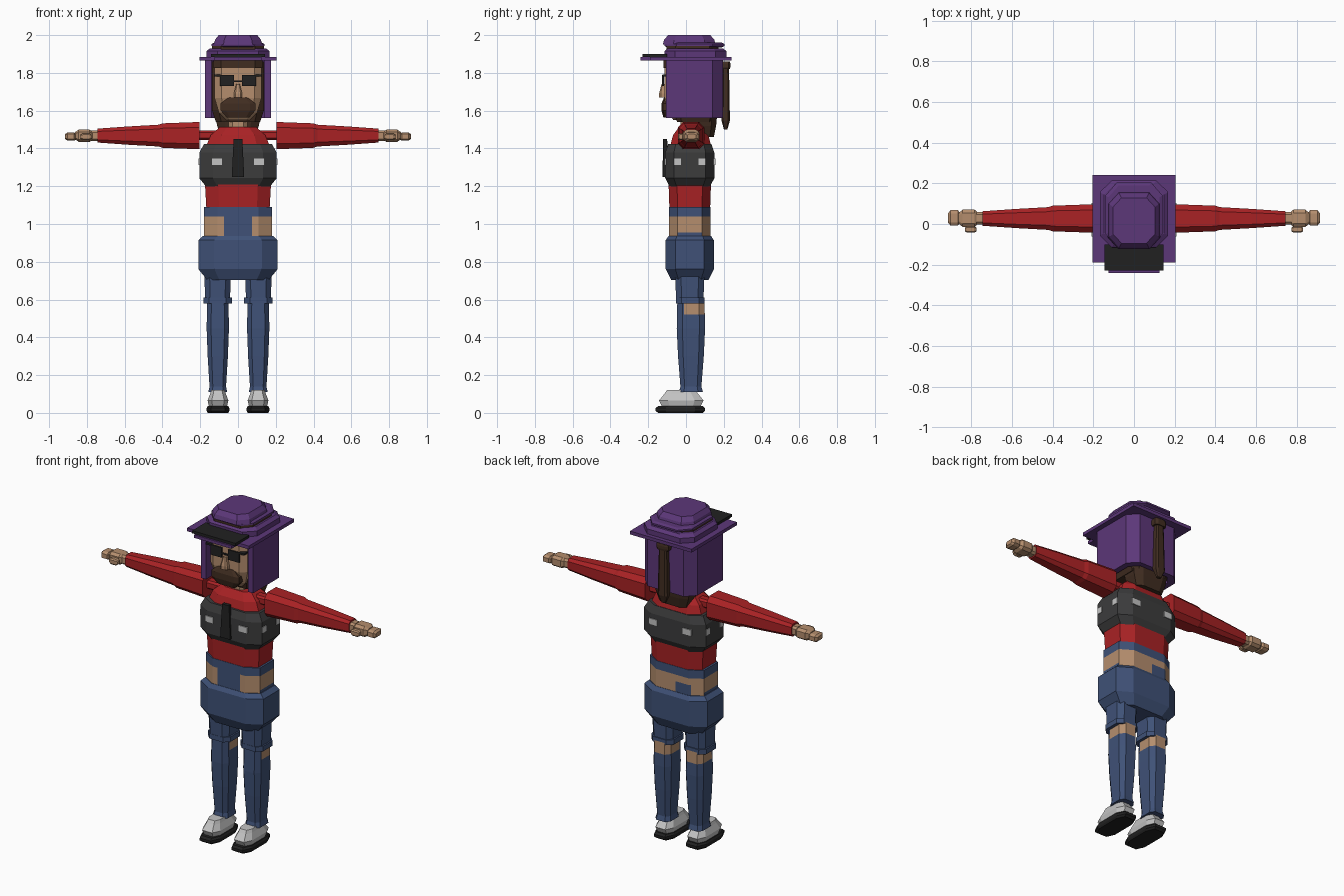
import bpy
import bmesh
from mathutils import Vector

if "Cube" in bpy.data.objects:
    bpy.data.objects.remove(bpy.data.objects["Cube"], do_unlink=True)


def material(name, red, green, blue):
    colour = (red, green, blue, 1)
    mat = bpy.data.materials.new(name)
    mat.use_nodes = True
    mat.diffuse_color = colour
    mat.node_tree.nodes["Principled BSDF"].inputs["Base Color"].default_value = colour
    return mat


PURPLE = material("purple", .107, .038, .19)
RED = material("red", .4, .016, .018)
DENIM = material("denim_blue", .05, .083, .185)
SKIN = material("skin", .46, .27, .155)
BROWN = material("hair_brown", .052, .026, .015)
GREY = material("vest_grey", .045, .045, .046)
BLACK = material("black", .015, .015, .015)
WHITE = material("light_grey", .55, .55, .55)

# Profiles: (fraction along the part, scale of its cross-section)
STRAIGHT = ((0, 1), (1, 1))
TAPER = ((0, 1), (1, .7))
ROUNDED = ((0, .9), (.3, 1), (.7, 1), (1, .9))
CUSHION = ((0, .6), (.2, 1), (.8, 1), (1, .6))
BARREL = ((0, .82), (.2, 1), (.8, 1), (1, .88))
DOME = ((0, 1), (.5, .95), (1, .8))
X, Y, Z = range(3)


def finish(name, bm, mats, pair=False, rule=None):
    """Make an object, or a left and right pair, with materials set by rule."""
    sides = {"left_": 1, "right_": -1} if pair else {"": 1}
    for prefix, sign in sides.items():
        copy = bm.copy()
        for vert in copy.verts:
            vert.co.x *= sign
        bmesh.ops.recalc_face_normals(copy, faces=copy.faces)
        if rule:
            for face in copy.faces:
                face.material_index = rule(*face.calc_center_median())
        mesh = bpy.data.meshes.new(prefix + name)
        copy.to_mesh(mesh)
        copy.free()
        for mat in mats:
            mesh.materials.append(mat)
        bpy.context.collection.objects.link(bpy.data.objects.new(prefix + name, mesh))
    bm.free()


def prism(name, *mats, at, size, shape=STRAIGHT, axis=Z, corner=.4, cuts=(), **options):
    """Stack chamfered rectangles along an axis, scaled by a profile."""
    bm = bmesh.new()
    flat = 1 - corner
    outline = [(1, -flat), (1, flat), (flat, 1), (-flat, 1),
               (-1, flat), (-1, -flat), (-flat, -1), (flat, -1)]
    across, along = [i for i in (X, Y, Z) if i != axis]
    loops = []
    for fraction, scale in shape:
        loop = []
        for u, v in outline:
            co = Vector(at)
            co[axis] += (fraction - .5) * size[axis]
            co[across] += u * scale * size[across] / 2
            co[along] += v * scale * size[along] / 2
            loop.append(bm.verts.new(co))
        loops.append(loop)
    for low, high in zip(loops, loops[1:]):
        for i in range(len(low)):
            bm.faces.new((low[i - 1], low[i], high[i], high[i - 1]))
    bm.faces.new(loops[0])
    bm.faces.new(loops[-1])
    bmesh.ops.remove_doubles(bm, verts=bm.verts, dist=.0001)
    for direction, value in cuts:
        point, normal = Vector(), Vector()
        point[direction], normal[direction] = value, 1
        bmesh.ops.bisect_plane(bm, geom=bm.verts[:] + bm.edges[:] + bm.faces[:],
                               plane_co=point, plane_no=normal)
    finish(name, bm, mats, **options)


def box(name, mat, **options):
    prism(name, mat, corner=0, **options)


# Waist: bare skin with ragged denim above, at the front and at the back
def waist_rule(x, y, z):
    if z > 1.04:
        return 1
    if y < -.04:
        return abs(x) < .075
    if y > .1:
        return -.12 < x < -.02 and z < 1
    return z < .955


prism("waist", SKIN, DENIM, at=(0, .02, .97), size=(.36, .22, .24),
      cuts=[(Z, .955), (Z, 1), (Z, 1.04), (X, -.12), (X, -.075), (X, -.02), (X, .075)],
      rule=waist_rule)

# Sweater
prism("sweater", RED, at=(0, .02, 1.25), size=(.35, .225, .32), shape=((0, .96), (.4, 1), (1, 1)))
prism("sweater_yoke", RED, at=(0, .025, 1.46), size=(.34, .22, .105),
      shape=((0, 1), (.6, .85), (1, .57)))

# Vest with zip flap and buckles
prism("vest", GREY, at=(0, .02, 1.31), size=(.41, .26, .225), shape=BARREL, corner=.35)
prism("zip_flap", BLACK, at=(0, -.11, 1.35), size=(.066, .03, .2), shape=TAPER, corner=.2)
for label, y in (("front", -.11), ("back", .15)):
    box(label + "_buckle", WHITE, at=(.113, y, 1.33), size=(.055, .01, .035), pair=True)
for label, y in (("side_front", -.045), ("side_back", .085)):
    box(label + "_buckle", WHITE, at=(.203, y, 1.33), size=(.01, .035, .035), pair=True)

# Baggy shorts
prism("shorts", DENIM, at=(0, .02, .82), size=(.42, .255, .235),
      shape=((0, .77), (.25, 1), (.9, 1), (1, .88)))

# Legs: thighs with cuffs, lower legs with bare patches behind the knees
prism("thigh", DENIM, at=(.108, .02, .69), size=(.145, .16, .2), shape=((0, .9), (1, 1)), pair=True)
prism("thigh_cuff", DENIM, at=(.108, .022, .595), size=(.15, .152, .03), pair=True)
prism("lower_leg", DENIM, SKIN, at=(.107, .026, .35), size=(.118, .15, .48),
      shape=((0, .85), (.06, .74), (.4, .91), (.7, 1), (1, .96)),
      cuts=[(Y, -.01), (Z, .52)], pair=True,
      rule=lambda x, y, z: y > -.01 and z > .52)

# Shoes
prism("shoe", WHITE, at=(.106, -.025, .075), size=(.11, .235, .09),
      shape=((0, .85), (.4, 1), (.8, .75), (1, .65)), pair=True)
prism("sole", BLACK, at=(.106, -.03, .018), size=(.12, .262, .036), shape=ROUNDED, pair=True)

# Arms
prism("shoulder", RED, at=(.16, .025, 1.47), size=(.12, .06, .05), axis=X, pair=True)
prism("sleeve", RED, at=(.475, .027, 1.468), size=(.54, .14, .144), axis=X,
      shape=((0, 1), (.36, .9), (.4, .8), (.7, .67), (1, .51)), pair=True)

# Hands
prism("wrist", SKIN, at=(.75, .028, 1.467), size=(.05, .06, .056), axis=X, pair=True)
prism("palm", SKIN, at=(.814, .028, 1.467), size=(.097, .086, .064),
      shape=CUSHION, axis=X, pair=True)
prism("fingers", SKIN, at=(.885, .03, 1.463), size=(.06, .076, .044),
      shape=CUSHION, axis=X, pair=True)
prism("thumb", SKIN, at=(.804, -.027, 1.462), size=(.057, .032, .036),
      shape=CUSHION, axis=X, pair=True)

# Neck, head and hair
prism("neck", SKIN, at=(0, .02, 1.54), size=(.1, .1, .12))
prism("face", SKIN, at=(0, -.02, 1.695), size=(.248, .186, .29), corner=.3,
      shape=((0, .5), (.14, .82), (.4, 1), (1, 1)))
prism("hair_back", BROWN, at=(0, .05, 1.7), size=(.276, .23, .32), corner=.25,
      shape=((0, .85), (.2, 1), (1, 1)))
prism("hair_nape", BROWN, at=(0, .095, 1.52), size=(.24, .14, .12),
      shape=((0, .75), (.5, .92), (1, 1)))
prism("fringe", BROWN, at=(0, -.02, 1.845), size=(.26, .2, .04), corner=.3)
prism("ponytail", BROWN, at=(0, .21, 1.66), size=(.064, .045, .32),
      shape=((0, .4), (.15, 1), (1, .8)))
prism("ponytail_knot", BROWN, at=(0, .21, 1.84), size=(.08, .05, .04), shape=ROUNDED)

# Face details
prism("beard", BROWN, at=(0, -.1, 1.617), size=(.184, .06, .105), corner=.3,
      shape=((0, .65), (.35, 1), (.7, 1), (1, .55)))
prism("nose", SKIN, at=(0, -.12, 1.705), size=(.044, .044, .07), shape=((0, 1), (.3, 1), (1, .45)))
box("lens", BLACK, at=(.058, -.122, 1.76), size=(.075, .009, .06), pair=True)
box("glasses_bridge", BLACK, at=(0, -.122, 1.756), size=(.044, .008, .008))
box("glasses_temple", BLACK, at=(.11, -.06, 1.787), size=(.035, .13, .01), pair=True)

# Head cover: side and back panels, open at the front
bm = bmesh.new()
half = [(.174, -.105), (.174, .14), (.12, .195)]
outer = half + [(-x, y) for x, y in reversed(half)]
inner = [(x * .8, min(y, y * .85)) for x, y in reversed(outer)]
base = bm.faces.new([bm.verts.new((x, y, 1.56)) for x, y in outer + inner])
for part in bmesh.ops.extrude_face_region(bm, geom=[base])["geom"]:
    if isinstance(part, bmesh.types.BMVert):
        part.co.z = 1.87
finish("head_cover", bm, [PURPLE])

# Hat: square brim with visor, stepped crown with a brown band
box("brim", PURPLE, at=(0, .025, 1.875), size=(.41, .43, .02))
box("brim_front", PURPLE, at=(0, -.21, 1.875), size=(.25, .06, .018))
box("visor", BLACK, at=(0, -.165, 1.892), size=(.288, .13, .016))
prism("crown_base", PURPLE, at=(0, .05, 1.905), size=(.336, .33, .05),
      shape=((0, 1), (.7, 1), (1, .88)), corner=.35)
prism("hat_band", BROWN, at=(0, .035, 1.935), size=(.274, .276, .02), corner=.35)
prism("crown_ring", PURPLE, at=(0, .045, 1.948), size=(.28, .32, .025), shape=ROUNDED)
prism("crown_top", PURPLE, at=(0, .017, 1.975), size=(.256, .28, .05), shape=DOME)
